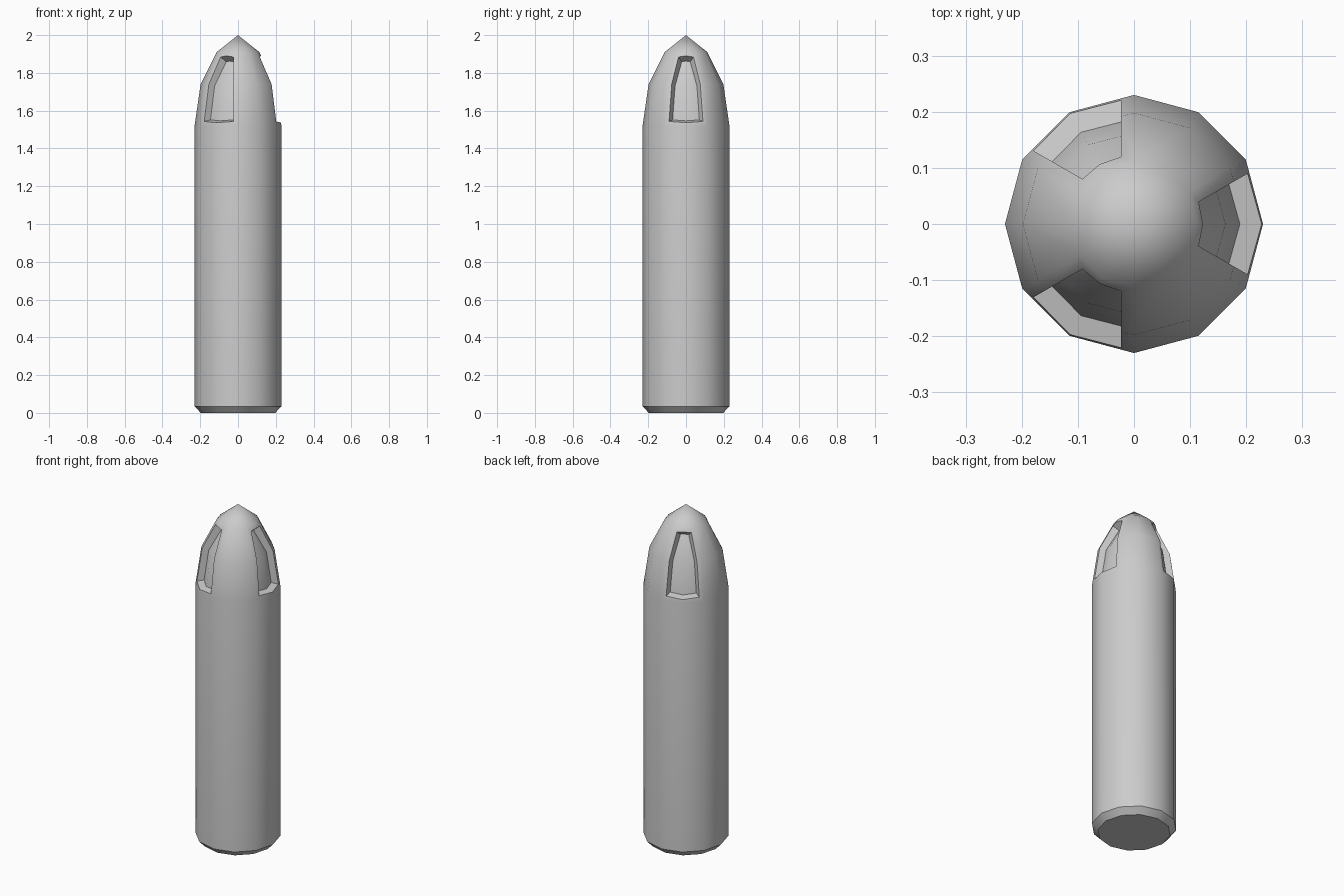
import bpy, bmesh, math
from mathutils import Matrix

if "Cube" in bpy.data.objects:
    bpy.data.objects.remove(bpy.data.objects["Cube"])

SIDES = 12


def make_object(name, bm):
    bmesh.ops.recalc_face_normals(bm, faces=bm.faces)
    mesh = bpy.data.meshes.new(name)
    bm.to_mesh(mesh)
    bm.free()
    obj = bpy.data.objects.new(name, mesh)
    bpy.context.collection.objects.link(obj)
    return obj


def lathe(name, profile, tip=None):
    """Twelve-sided turned solid; tip is the height of an optional point."""
    bm = bmesh.new()
    rings = []
    for r, z in profile:
        rings.append([bm.verts.new((r * math.cos(a), r * math.sin(a), z))
                      for a in (i * math.tau / SIDES for i in range(SIDES))])
    for low, high in zip(rings, rings[1:]):
        for i in range(SIDES):
            j = (i + 1) % SIDES
            bm.faces.new((low[i], low[j], high[j], high[i]))
    bm.faces.new(rings[0][::-1])
    if tip is None:
        bm.faces.new(rings[-1])
    else:
        top = bm.verts.new((0, 0, tip))
        for i in range(SIDES):
            bm.faces.new((rings[-1][i], rings[-1][(i + 1) % SIDES], top))
    return make_object(name, bm)


def wedge(name, angle):
    """Slot cutter with upright side walls that open outward."""
    bm = bmesh.new()
    corners = []
    for x in (0.05, 0.30):
        half = (x * 0.5 - 0.0235) / math.cos(math.radians(30))
        low, high = 1.546 - 0.25 * (x - 0.19), 1.888 + 0.85 * (x - 0.12)
        corners.append([bm.verts.new(c) for c in (
            (x, -half, low), (x, half, low), (x, half, high), (x, -half, high))])
    a, b = corners
    bm.faces.new(a)
    bm.faces.new(b)
    for i in range(4):
        j = (i + 1) % 4
        bm.faces.new((a[i], a[j], b[j], b[i]))
    bm.transform(Matrix.Rotation(angle, 4, 'Z'))
    return make_object(name, bm)


def subtract(target, cutter):
    mod = target.modifiers.new("cut", 'BOOLEAN')
    mod.operation = 'DIFFERENCE'
    mod.solver = 'EXACT'
    mod.object = cutter
    bpy.context.view_layer.objects.active = target
    bpy.ops.object.modifier_apply(modifier=mod.name)


# Body with bevelled base and pointed nose
body = lathe("body", [(0.197, 0), (0.23, 0.035), (0.23, 1.52),
                      (0.198, 1.74), (0.113, 1.91)], tip=2.0)

# Inner core that shapes the slot floors
core = lathe("slot_floor_core", [(0.192, 1.4), (0.191, 1.53),
                                 (0.163, 1.73), (0.08, 1.88)], tip=1.95)

# Three slots around the nose
for k in range(3):
    cutter = wedge("slot_cutter", k * math.tau / 3)
    subtract(cutter, core)
    subtract(body, cutter)
    bpy.data.objects.remove(cutter)
bpy.data.objects.remove(core)

# Smooth sides, sharp slot and base edges
bpy.ops.object.select_all(action='DESELECT')
body.select_set(True)
bpy.context.view_layer.objects.active = body
bpy.ops.object.shade_smooth_by_angle(angle=math.radians(35))
